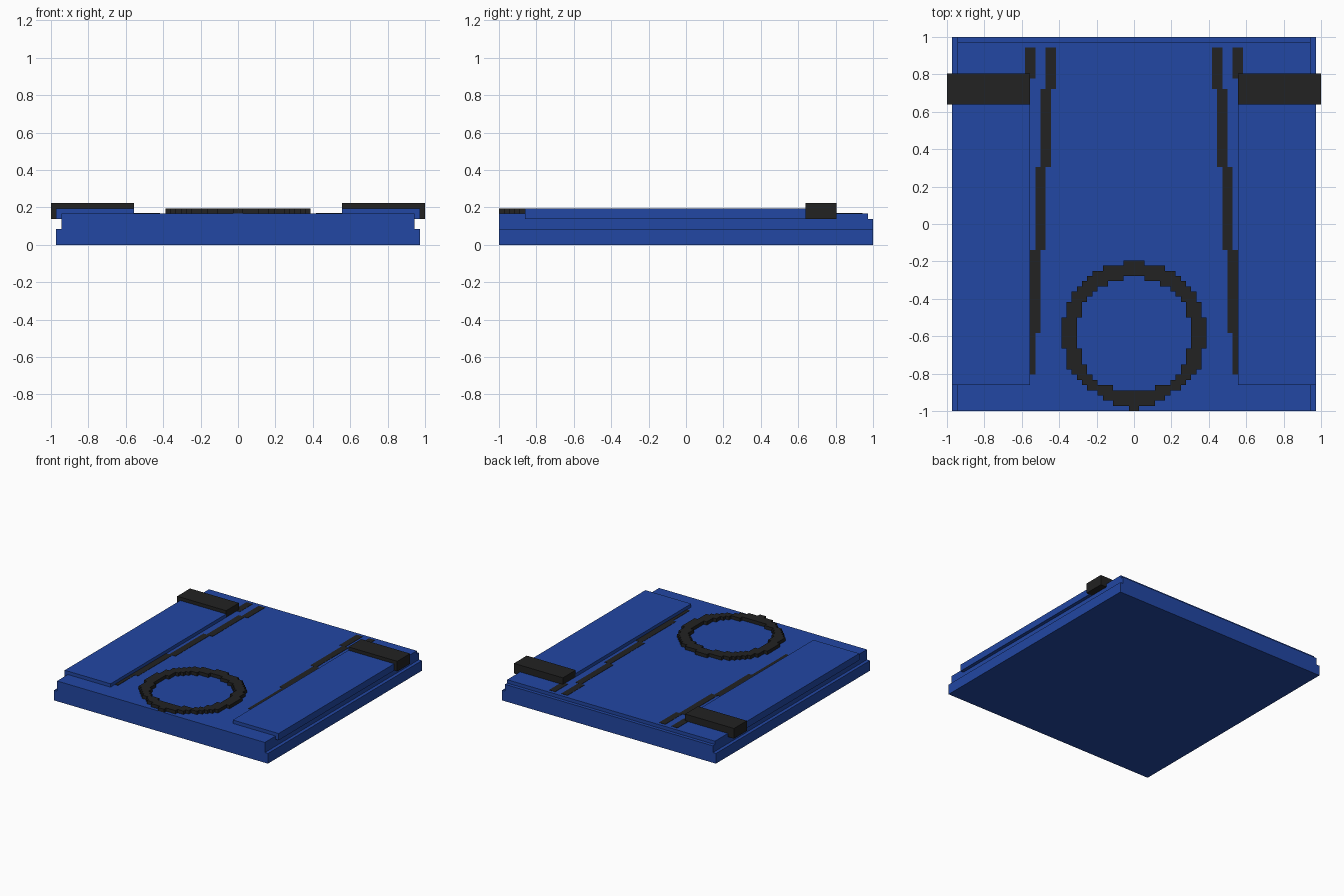
import bpy, bmesh
from mathutils import Vector

if "Cube" in bpy.data.objects:
    bpy.data.objects.remove(bpy.data.objects["Cube"])

U = 1 / 36  # all measures below are in grid steps of 1/36


def material(name, rgb):
    m = bpy.data.materials.new(name)
    m.diffuse_color = (*rgb, 1)
    m.use_nodes = True
    m.node_tree.nodes["Principled BSDF"].inputs["Base Color"].default_value = m.diffuse_color
    return m


BLUE = material("blue", (0.0159, 0.063, 0.366))
BLACK = material("black", (0.0159, 0.0159, 0.0159))


def finish(name, bm, mat):
    bmesh.ops.recalc_face_normals(bm, faces=bm.faces)
    bmesh.ops.scale(bm, vec=(U, U, U), verts=bm.verts)
    me = bpy.data.meshes.new(name)
    bm.to_mesh(me)
    bm.free()
    me.materials.append(mat)
    ob = bpy.data.objects.new(name, me)
    bpy.context.collection.objects.link(ob)
    return ob


def extrude(bm, points, offset):
    face = bm.faces.new([bm.verts.new(p) for p in points])
    res = bmesh.ops.extrude_face_region(bm, geom=[face], use_keep_orig=True)
    verts = [g for g in res["geom"] if isinstance(g, bmesh.types.BMVert)]
    bmesh.ops.translate(bm, vec=Vector(offset), verts=verts)


def prism(name, points, offset, mat):
    bm = bmesh.new()
    extrude(bm, points, offset)
    return finish(name, bm, mat)


# Base slab and the narrower body with a step along the back
prism("base_slab", [(-35, -36, 0), (35, -36, 0), (35, 36, 0), (-35, 36, 0)], (0, 0, 3), BLUE)
body = [(-36, 3), (36, 3), (36, 5), (35, 5), (35, 6), (-36, 6)]
prism("body", [(-34, y, z) for y, z in body], (68, 0, 0), BLUE)

# Groove markings: x0, x1, y0, y1
GROOVES = [(15, 17, 26, 34), (16, 18, 11, 26), (17, 19, -5, 11),
           (18, 20, -21, -5), (19, 20, -29, -21), (19, 21, 28, 34)]
panel = [(20, 6), (20, 7), (35, 7), (35, 5), (34, 5), (34, 6)]
clip = [(20, 6), (20, 8), (36, 8), (36, 5), (34, 5), (34, 6)]

for side, s in (("right", 1), ("left", -1)):
    # Raised side panel and black clip, both wrapping over the edge
    prism("side_panel_" + side, [(s * x, -31, z) for x, z in panel], (0, 54, 0), BLUE)
    prism("clip_" + side, [(s * x, 23, z) for x, z in clip], (0, 6, 0), BLACK)
    # Thin plates for the stepped groove lines
    bm = bmesh.new()
    for x0, x1, y0, y1 in GROOVES:
        extrude(bm, [(s * x0, y0, 6), (s * x1, y0, 6), (s * x1, y1, 6), (s * x0, y1, 6)], (0, 0, 0.08))
    finish("groove_lines_" + side, bm, BLACK)

# Stepped ring: half widths of the outline and the hole, row by row from the back
OUTER = [2, 6, 8, 9, 10, 11, 12, 12] + [13] * 3 + [14] * 6 + [13] * 4 + [12, 11, 10, 9, 7, 6, 4, 1]
INNER = [0] * 3 + [2, 5, 7, 8, 9] + [10] * 3 + [11] * 6 + [10] * 3 + [9, 9, 8, 7, 4] + [0] * 4
bm = bmesh.new()
for row, (outer, inner) in enumerate(zip(OUTER, INNER)):
    y = -8 - row
    for x in range(-outer, outer):
        if not -inner <= x < inner:
            bm.faces.new([bm.verts.new(p) for p in
                          ((x, y, 6), (x + 1, y, 6), (x + 1, y + 1, 6), (x, y + 1, 6))])
bmesh.ops.remove_doubles(bm, verts=bm.verts, dist=0.01)
res = bmesh.ops.extrude_face_region(bm, geom=bm.faces[:], use_keep_orig=True)
top = [g for g in res["geom"] if isinstance(g, bmesh.types.BMVert)]
bmesh.ops.translate(bm, vec=(0, 0, 1), verts=top)
finish("ring", bm, BLACK)
